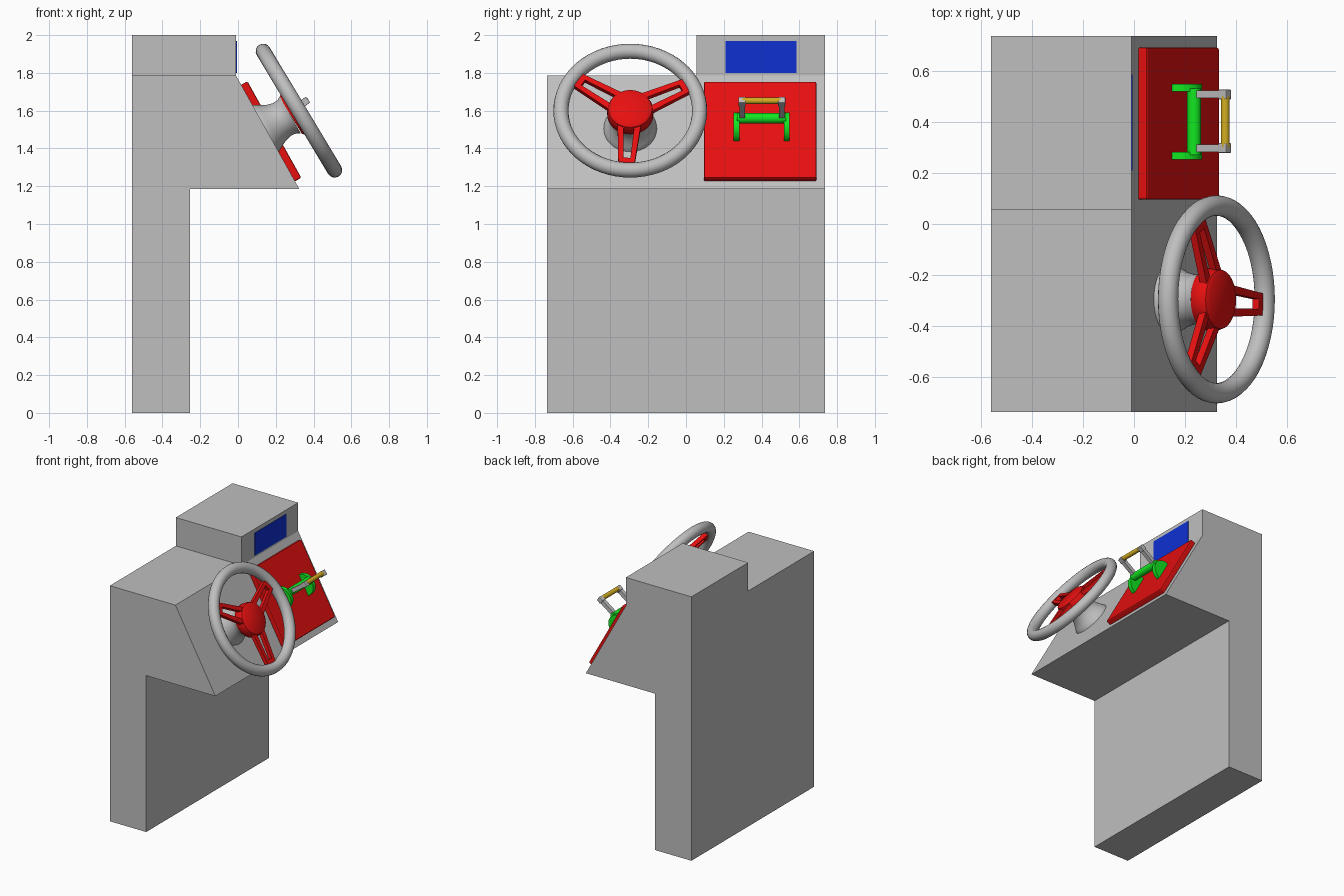
import bpy, bmesh, math
from mathutils import Matrix, Vector

cube = bpy.data.objects.get("Cube")
if cube:
    bpy.data.objects.remove(cube, do_unlink=True)


def material(name, rgb):
    m = bpy.data.materials.new(name)
    m.use_nodes = True
    m.diffuse_color = (*rgb, 1)
    m.node_tree.nodes["Principled BSDF"].inputs["Base Color"].default_value = (*rgb, 1)
    return m


GREY = material("light grey", (0.52, 0.52, 0.52))
RED = material("red", (0.8, 0.005, 0.005))
GREEN = material("green", (0.006, 0.8, 0.015))
BLUE = material("blue", (0.005, 0.03, 0.65))
YELLOW = material("yellow", (0.65, 0.42, 0.015))


def tilted(origin, degrees):
    """Frame with X across the console, Y up the slope and Z out of it."""
    s, c = math.sin(math.radians(degrees)), math.cos(math.radians(degrees))
    axes = Matrix(((0, -s, c), (1, 0, 0), (0, c, s))).to_4x4()
    return Matrix.Translation(origin) @ axes


def finish(name, bm, mat, frame=Matrix(), smooth=False, bevel=0):
    bmesh.ops.recalc_face_normals(bm, faces=bm.faces)
    mesh = bpy.data.meshes.new(name)
    bm.to_mesh(mesh)
    bm.free()
    mesh.materials.append(mat)
    ob = bpy.data.objects.new(name, mesh)
    bpy.context.collection.objects.link(ob)
    ob.matrix_world = frame
    if bevel:
        mod = ob.modifiers.new("bevel", "BEVEL")
        mod.width, mod.segments = bevel, 2
    if smooth:
        bpy.ops.object.select_all(action="DESELECT")
        ob.select_set(True)
        bpy.context.view_layer.objects.active = ob
        bpy.ops.object.shade_smooth_by_angle(angle=math.radians(35))
    return ob


def box(name, lo, hi, mat, frame=Matrix(), bevel=0):
    lo, hi = Vector(lo), Vector(hi)
    bm = bmesh.new()
    bmesh.ops.create_cube(bm, size=1)
    bmesh.ops.scale(bm, vec=hi - lo, verts=bm.verts)
    bmesh.ops.translate(bm, vec=(lo + hi) / 2, verts=bm.verts)
    return finish(name, bm, mat, frame, bevel=bevel)


def prism(name, points, depth, mat, frame=Matrix(), smooth=False):
    """Extrude a closed outline of 3D points along a vector."""
    bm = bmesh.new()
    face = bm.faces.new([bm.verts.new(p) for p in points])
    new = bmesh.ops.extrude_face_region(bm, geom=[face], use_keep_orig=True)["geom"]
    bmesh.ops.translate(bm, vec=depth, verts=[v for v in new if isinstance(v, bmesh.types.BMVert)])
    return finish(name, bm, mat, frame, smooth)


def lathe(name, profile, mat, frame, steps=48, closed=False):
    """Spin (radius, height) points round the local Z axis."""
    bm = bmesh.new()
    verts = [bm.verts.new((r, 0, h)) for r, h in profile]
    pairs = list(zip(verts, verts[1:])) + ([(verts[-1], verts[0])] if closed else [])
    edges = [bm.edges.new(p) for p in pairs]
    bmesh.ops.spin(bm, geom=verts + edges, axis=(0, 0, 1), cent=(0, 0, 0),
                   angle=math.tau, steps=steps)
    bmesh.ops.remove_doubles(bm, verts=bm.verts, dist=0.0001)
    return finish(name, bm, mat, frame, True)


# Cabinet: side profile pulled across the width, with the screen housing on top
HALF = 0.735
side = [(-0.56, 0), (-0.255, 0), (-0.255, 1.185), (0.325, 1.185), (-0.01, 1.785), (-0.56, 1.785)]
prism("cabinet", [(x, -HALF, z) for x, z in side], (0, 2 * HALF, 0), GREY)
box("screen_housing", (-0.56, 0.055, 1.785), (-0.01, HALF, 2), GREY)
box("screen", (-0.012, 0.21, 1.80), (-0.005, 0.585, 1.97), BLUE)

# Control panel on the sloping front
SLOPE = math.degrees(math.atan2(0.335, 0.6))
slope = tilted((-0.01, 0, 1.785), SLOPE)
box("control_panel", (0.095, -0.64, -0.005), (0.69, -0.055, 0.038), RED, slope, bevel=0.008)

# Steering column
WHEEL_Y = -0.295
column = tilted((0.146, WHEEL_Y, 1.505), SLOPE)
lathe("steering_column", [(0, -0.01), (0.142, -0.01), (0.14, 0.005), (0.128, 0.025), (0.109, 0.06),
                          (0.098, 0.10), (0.101, 0.13), (0.113, 0.15), (0, 0.15)], GREY, column)

# Steering wheel rim and hub
wheel = tilted((0.3225, WHEEL_Y, 1.6), 31)
RIM, TUBE = 0.367, 0.04
ring = [(RIM + TUBE * math.cos(a), TUBE * math.sin(a))
        for a in (math.tau * i / 16 for i in range(16))]
lathe("wheel_rim", ring, GREY, wheel, steps=64, closed=True)
lathe("wheel_hub", [(0, -0.05), (0.115, -0.05), (0.122, -0.04), (0.122, 0.0), (0.115, 0.02),
                    (0.1, 0.03), (0, 0.03)], RED, wheel)


# Three slotted spokes
def spoke(name, degrees):
    bm = bmesh.new()

    def loop(r0, w0, r1, w1):
        return [bm.verts.new(p) for p in ((r0, -w0, 0), (r1, -w1, 0), (r1, w1, 0), (r0, w0, 0))]

    outer = loop(0.09, 0.062, 0.345, 0.042)
    slot = loop(0.105, 0.028, 0.3, 0.019)
    for i in range(4):
        j = (i + 1) % 4
        bm.faces.new((outer[i], outer[j], slot[j], slot[i]))
    ob = finish(name, bm, RED, wheel @ Matrix.Rotation(math.radians(degrees), 4, "Z"))
    mod = ob.modifiers.new("thickness", "SOLIDIFY")
    mod.thickness, mod.offset = 0.03, 0


for k in range(3):
    spoke(f"wheel_spoke_{k + 1}", 26.5 + 120 * k)

# Lever mount: two half discs joined by a round bar
lever = tilted((0.187, 0.4, 1.51), SLOPE)
half_disc = [(0.08 * math.cos(a), 0.08 * math.sin(a))
             for a in (math.pi * i / 20 for i in range(21))]
for name, y in (("right", -0.148), ("left", 0.118)):
    prism(f"lever_bracket_{name}", [(y, u, v) for u, v in half_disc], (0.03, 0, 0),
          GREEN, lever, True)


def rod(name, x, z, radius, half, mat):
    frame = Matrix.Translation((x, 0.4, z)) @ Matrix.Rotation(math.pi / 2, 4, "X")
    lathe(name, [(0, -half), (radius, -half), (radius, half), (0, half)], mat, frame, steps=24)


rod("lever_pivot", 0.235, 1.56, 0.028, 0.13, GREEN)

# Lever arms with end caps, and the grip between them
arm = tilted((0.235, 0.4, 1.56), 36)
for name, y in (("right", -0.103), ("left", 0.107)):
    box(f"lever_arm_{name}", (y - 0.015, -0.015, -0.01), (y + 0.015, 0.015, 0.145), GREY, arm)
    box(f"lever_cap_{name}", (y - 0.019, -0.019, 0.13), (y + 0.019, 0.019, 0.168), GREY, arm, bevel=0.004)
rod("lever_grip", 0.357, 1.652, 0.017, 0.1, YELLOW)
